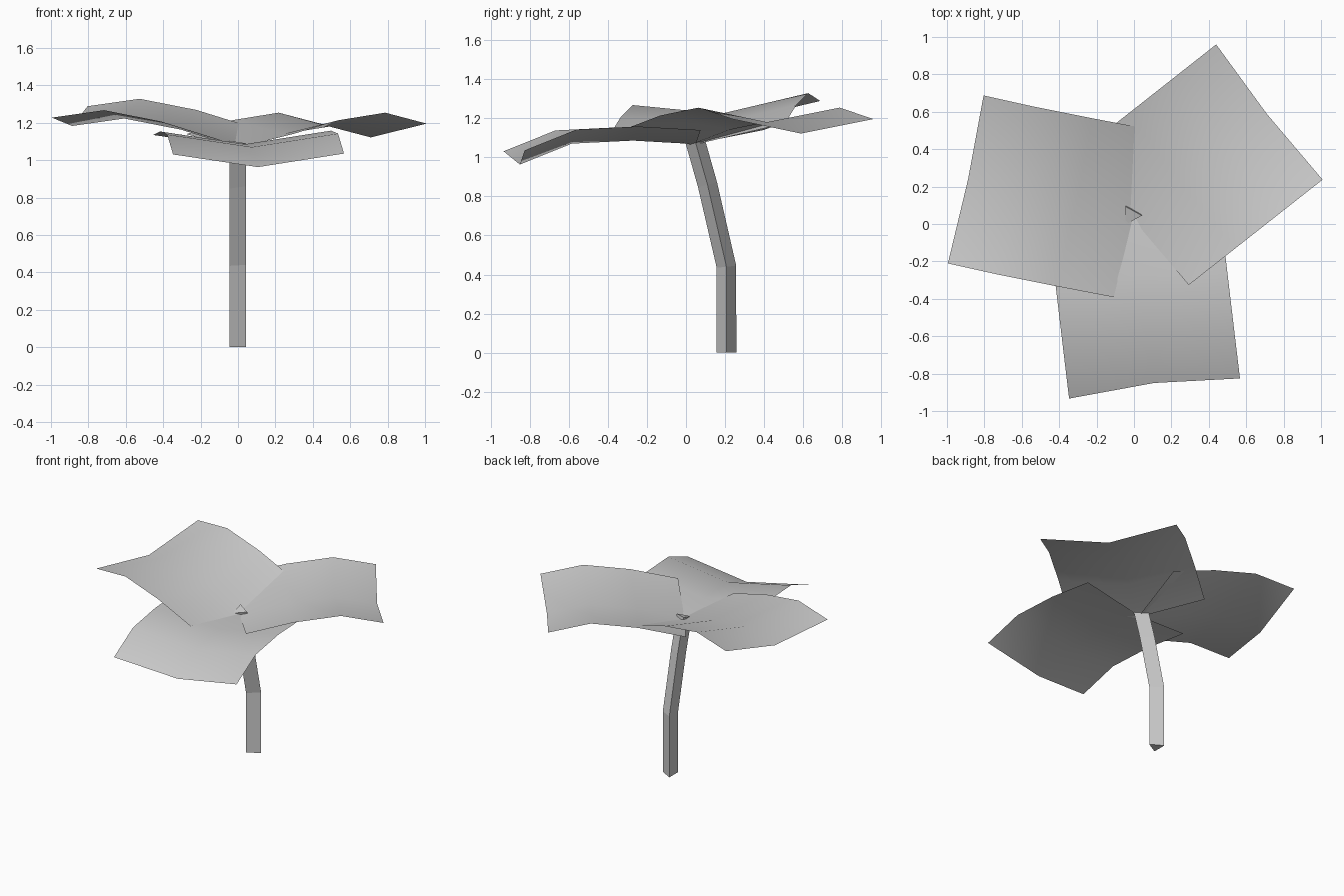
import bpy
from math import radians, cos, sin, tau
from mathutils import Matrix

if "Cube" in bpy.data.objects:
    bpy.data.objects.remove(bpy.data.objects["Cube"])


def make_mesh(name, verts, faces):
    mesh = bpy.data.meshes.new(name)
    mesh.from_pydata(verts, [], faces)
    mesh.update()
    obj = bpy.data.objects.new(name, mesh)
    bpy.context.collection.objects.link(obj)
    return obj


# Petal: creased sheet, three columns wide, following an arched profile
PROFILE = [(0, 0), (0.31, 0.095), (0.62, 0.155), (0.905, 0.115)]
HALF_WIDTH, EDGE_LIFT, EDGE_FORWARD = 0.46, 0.075, 0.012


def petal(name, base, heading, pitch, roll):
    place = (Matrix.Translation(base)
             @ Matrix.Rotation(radians(heading), 4, 'Z')
             @ Matrix.Rotation(radians(pitch), 4, 'Y')
             @ Matrix.Rotation(radians(roll), 4, 'X'))
    verts = [(x + EDGE_FORWARD * abs(k), -HALF_WIDTH * k, z + EDGE_LIFT * abs(k))
             for x, z in PROFILE for k in (1, 0, -1)]
    faces = [(i, i + 3, i + 4, i + 1) for r in range(3) for i in (3 * r, 3 * r + 1)]
    obj = make_mesh(name, verts, faces)
    obj.data.transform(place)
    obj.data.shade_smooth()
    return obj


petal("left_petal", (0, 0.06, 1.068), 168, 0, -3.8)
petal("right_petal", (-0.005, 0.025, 1.065), 38.2, 3.7, 0)
petal("front_petal", (0, 0.05, 1.067), -83.2, 13.8, 0.3)

# Stem: three-sided tube bending forward; each ring is y, z and lean in degrees
RINGS = [(0.207, 0, 0), (0.207, 0.44, 6), (0.11, 0.86, 14), (0.045, 1.09, 16)]
RADIUS, STEM_X = 0.058, -0.016
verts = []
for y, z, lean in RINGS:
    for i in range(3):
        a = tau * i / 3
        side = RADIUS * sin(a)
        verts.append((STEM_X + RADIUS * cos(a),
                      y + side * cos(radians(lean)),
                      z + side * sin(radians(lean))))
faces = [(3 * r + i, 3 * r + (i + 1) % 3, 3 * r + 3 + (i + 1) % 3, 3 * r + 3 + i)
         for r in range(3) for i in range(3)]
faces += [(2, 1, 0), (9, 10, 11)]
make_mesh("stem", verts, faces)
